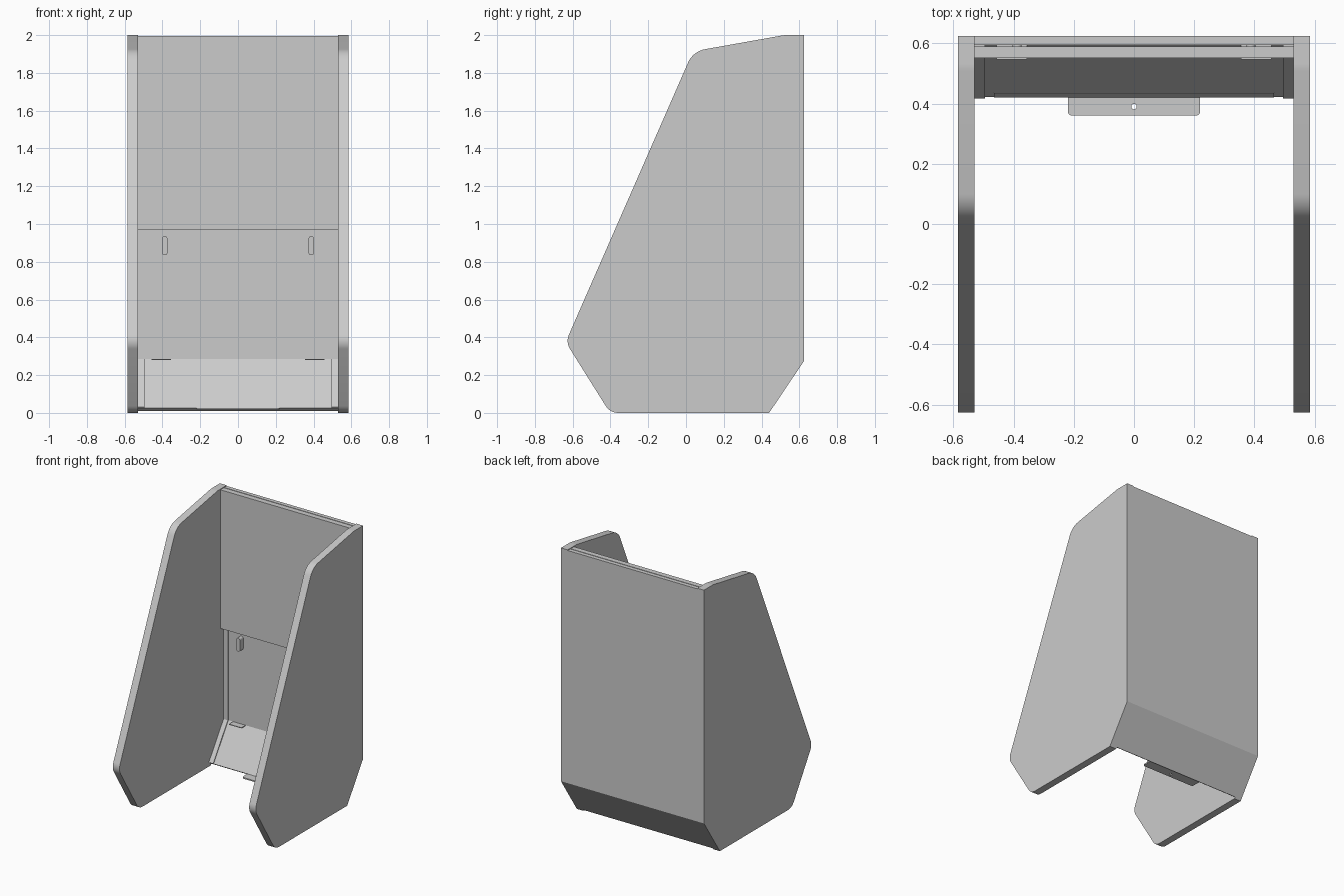
import bpy, bmesh, math
from mathutils import Vector

if "Cube" in bpy.data.objects:
    bpy.data.objects.remove(bpy.data.objects["Cube"])


def fillet(points, seg=8):
    """Round the corners of a closed outline; each point is (a, b, radius)."""
    out, n = [], len(points)
    for i, (a, b, r) in enumerate(points):
        p = Vector((a, b))
        if r == 0:
            out.append(p)
            continue
        u = (Vector(points[i - 1][:2]) - p).normalized()
        v = (Vector(points[(i + 1) % n][:2]) - p).normalized()
        half = u.angle(v) / 2
        c = p + (u + v).normalized() * (r / math.sin(half))
        t0 = p + u * (r / math.tan(half)) - c
        t1 = p + v * (r / math.tan(half)) - c
        for k in range(seg + 1):
            f = k / seg
            out.append(c + t0.lerp(t1, f).normalized() * r)
    return out


def extrude(name, outline, lo, hi, place):
    """Extrude a 2D outline from lo to hi; place maps (a, b, depth) to xyz."""
    bm = bmesh.new()
    base = bm.faces.new([bm.verts.new(place(a, b, lo)) for a, b in outline])
    ext = bmesh.ops.extrude_face_region(bm, geom=[base], use_keep_orig=True)
    top = [e for e in ext["geom"] if isinstance(e, bmesh.types.BMVert)]
    move = Vector(place(0, 0, hi)) - Vector(place(0, 0, lo))
    bmesh.ops.translate(bm, verts=top, vec=move)
    bmesh.ops.recalc_face_normals(bm, faces=bm.faces)
    me = bpy.data.meshes.new(name)
    bm.to_mesh(me)
    bm.free()
    ob = bpy.data.objects.new(name, me)
    bpy.context.collection.objects.link(ob)
    bpy.ops.object.select_all(action='DESELECT')
    bpy.context.view_layer.objects.active = ob
    ob.select_set(True)
    bpy.ops.object.shade_smooth_by_angle(angle=math.radians(20))
    return ob


def along_x(a, b, d): return (d, a, b)
def along_y(a, b, d): return (a, d, b)
def along_z(a, b, d): return (a, b, d)


def rect(a0, a1, b0, b1, r=0):
    return fillet([(a0, b0, r), (a1, b0, r), (a1, b1, r), (a0, b1, r)])


# Sloped kick line at the lower back, shared by everything that follows it
FOOT, BEND = Vector((0.44, 0)), Vector((0.625, 0.275))
DIR = (BEND - FOOT).normalized()
NRM = Vector((-DIR.y, DIR.x))


def on_slope(s, t):
    return FOOT + DIR * s + NRM * t


def bent_layer(t0, t1, s, top):
    """Sheet between depths t0 and t1 that follows the slope, then rises."""
    bend = lambda t: Vector((0.625 - t, 0.275 + 0.305 * t))
    return [on_slope(s, t0), bend(t0), Vector((0.625 - t0, top)),
            Vector((0.625 - t1, top)), bend(t1), on_slope(s, t1)]


# Back shell, upper front panel
extrude("back_shell", bent_layer(0, 0.03, 0.012, 1.995), -0.53, 0.53, along_x)
extrude("upper_panel", rect(0.551, 0.59, 0.97, 1.995), -0.53, 0.53, along_x)

# Paired parts
side = fillet([(-0.402, 0, 0.08), (0.44, 0, 0), (0.625, 0.275, 0), (0.625, 2, 0),
               (0.52, 2, 0.15), (0.037, 1.914, 0.12), (-0.637, 0.375, 0.08)])
for tag, m in (("left", -1), ("right", 1)):
    extrude(f"side_panel_{tag}", side, m * 0.53, m * 0.585, along_x)
    extrude(f"side_batten_{tag}", bent_layer(0.03, 0.037, 0.014, 1.99),
            m * 0.495, m * 0.53, along_x)
    # Upright hanger and shelf tab
    extrude(f"hanger_{tag}", rect(m * 0.388 - 0.015, m * 0.388 + 0.015, 0.835, 0.935, 0.0145),
            0.555, 0.596, along_y)
    extrude(f"shelf_tab_{tag}", rect(0.547, 0.597, 0.279, 0.284),
            m * 0.355, m * 0.457, along_x)

# Thin strip along the foot of the slope
extrude("foot_strip", [on_slope(0.013, 0.029), on_slope(0.04, 0.029),
                       on_slope(0.04, 0.033), on_slope(0.013, 0.033)],
        -0.465, 0.465, along_x)

# Floor fixing plate with a screw hole
plate = extrude("floor_plate", fillet([(-0.22, 0.36, 0.015), (0.22, 0.36, 0.015),
                                       (0.22, 0.435, 0), (-0.22, 0.435, 0)]),
                0.018, 0.027, along_z)
hole = extrude("hole_cutter", fillet([(-0.009, 0.381, 0.0088), (0.009, 0.381, 0.0088),
                                      (0.009, 0.399, 0.0088), (-0.009, 0.399, 0.0088)], 4),
               0.0, 0.05, along_z)
hole.hide_render = True
hole.display_type = 'WIRE'
cut = plate.modifiers.new("screw_hole", 'BOOLEAN')
cut.object = hole
cut.solver = 'EXACT'
